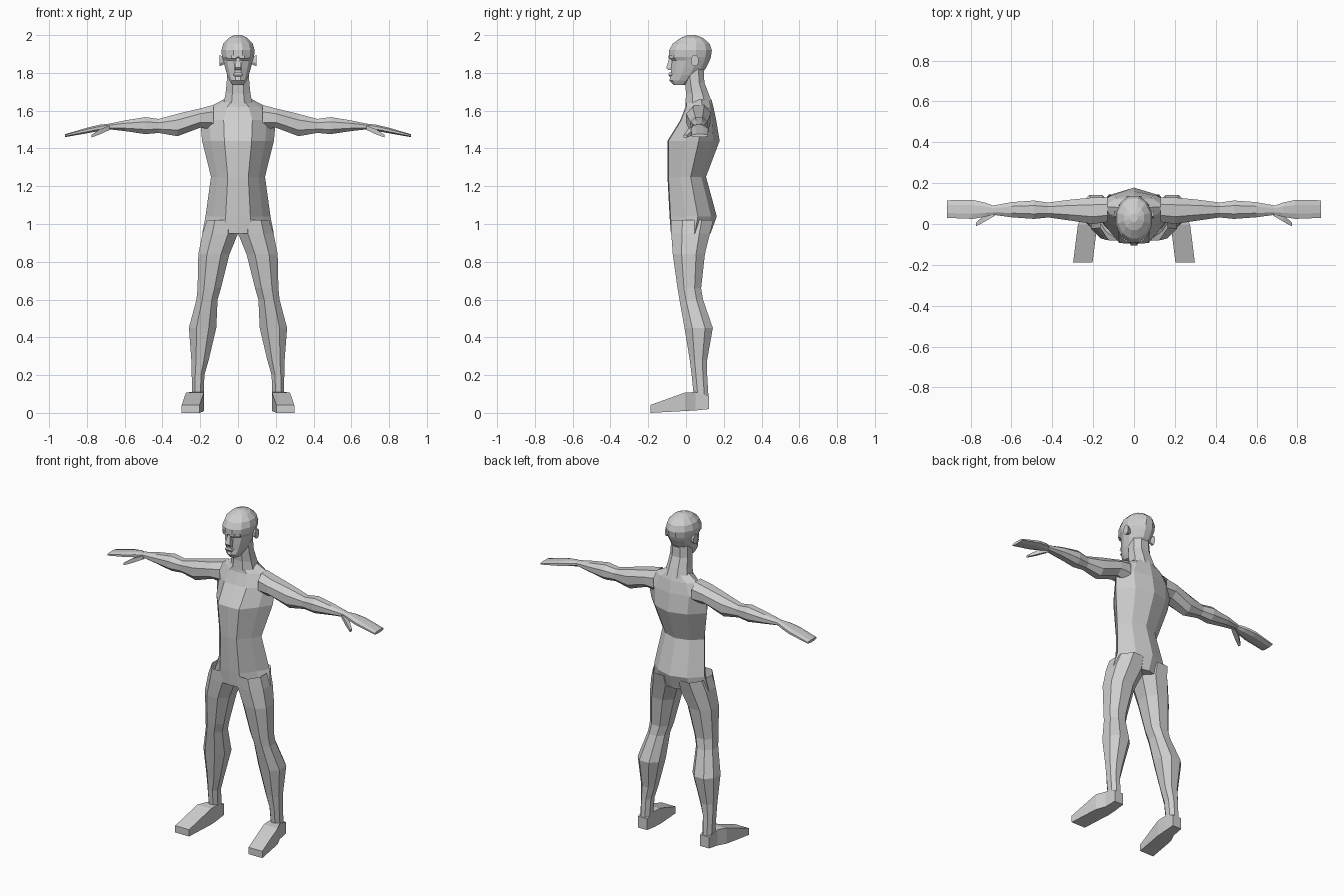
import bpy, bmesh, math
from mathutils import Vector

grey = bpy.data.materials.new("light grey")
grey.diffuse_color = (0.62, 0.62, 0.62, 1)


def loft(name, rings, start=True, end=True, mirror=False):
    """Skin a list of point rings into one flat-shaded object."""
    bm = bmesh.new()
    loops = [[bm.verts.new(p) for p in r] for r in rings]
    n = len(loops[0])
    for a, b in zip(loops, loops[1:]):
        for i in range(n):
            j = (i + 1) % n
            bm.faces.new((a[i], a[j], b[j], b[i]))
    if start:
        bm.faces.new(loops[0])
    if end:
        bm.faces.new(loops[-1])
    bmesh.ops.recalc_face_normals(bm, faces=bm.faces)
    me = bpy.data.meshes.new(name)
    bm.to_mesh(me)
    bm.free()
    me.materials.append(grey)
    ob = bpy.data.objects.new(name, me)
    bpy.context.collection.objects.link(ob)
    if mirror:
        m = ob.modifiers.new("mirror", 'MIRROR')
        m.use_axis = (True, False, False)
    return ob


OCT = [(-1, -.45), (-.45, -1), (.45, -1), (1, -.45), (1, .45), (.45, 1), (-.45, 1), (-1, .45)]
BOX = [(-1, -1), (1, -1), (1, 1), (-1, 1)]


def section(axis, t, a0, a1, b0, b1, shape=OCT):
    """Ring across one axis, filling the range a0..a1 by b0..b1."""
    pts = []
    for u, v in shape:
        p = [(a0 + a1) / 2 + u * (a1 - a0) / 2, (b0 + b1) / 2 + v * (b1 - b0) / 2]
        p.insert(axis, t)
        pts.append(Vector(p))
    return pts


def body_ring(z, w, yf, yb):
    """Torso outline: flat front, slanted sides, ridged back."""
    d = yb - yf
    half = [(.38 * w, yf + .005), (.76 * w, yf + .34 * d), (w, yf + .6 * d), (.58 * w, yb - .12 * d)]
    return ([(0, yf, z)] + [(x, y, z) for x, y in half] + [(0, yb, z)]
            + [(-x, y, z) for x, y in reversed(half)])


# torso up to the neck base
loft("torso", [body_ring(*r) for r in [
    (.95, .19, -.08, .13), (1.04, .172, -.087, .163), (1.25, .143, -.098, .106),
    (1.44, .19, -.098, .178), (1.55, .20, -.03, .16), (1.62, .15, -.003, .145),
    (1.66, .075, 0, .135)]], end=False)

# neck
loft("neck", [section(2, *r) for r in [
    (1.64, -.076, .076, -.003, .138), (1.69, -.066, .066, 0, .12),
    (1.75, -.06, .06, -.005, .097), (1.82, -.055, .055, -.01, .095)]], start=False)

# arms with flat mitten hands
loft("arm", [section(0, x, yf, yb, zb, zt) for x, zb, zt, yf, yb in [
    (.13, 1.50, 1.63, .01, .13), (.20, 1.51, 1.612, 0, .13), (.32, 1.465, 1.583, .018, .118),
    (.42, 1.482, 1.556, .032, .105), (.49, 1.476, 1.566, .025, .115),
    (.60, 1.492, 1.548, .033, .107), (.69, 1.502, 1.53, .045, .09),
    (.73, 1.493, 1.526, .035, .105), (.79, 1.482, 1.512, .025, .118),
    (.915, 1.46, 1.476, .03, .116)]], start=False, mirror=True)
loft("thumb", [section(0, x, yf, yb, zb, zt, BOX) for x, zb, zt, yf, yb in [
    (.68, 1.498, 1.52, .042, .07), (.73, 1.475, 1.503, .012, .045),
    (.775, 1.458, 1.472, -.012, .006)]], mirror=True)

# legs
loft("leg", [section(2, *r) for r in [
    (1.02, .01, .165, -.08, .145), (.95, .0, .188, -.078, .127), (.84, .045, .21, -.07, .10),
    (.66, .09, .214, -.045, .08), (.60, .108, .22, -.035, .09), (.45, .115, .26, -.008, .142),
    (.28, .155, .247, .02, .112), (.20, .178, .245, .03, .112),
    (.07, .182, .243, .043, .12)]], start=False, mirror=True)

# feet: heel, ankle, instep, toe
loft("foot", [section(1, y, x0, x1, z0, z1, BOX) for y, x0, x1, z0, z1 in [
    (.122, .182, .243, .02, .09), (.05, .18, .25, .013, .11),
    (-.005, .18, .275, .01, .108), (-.188, .203, .298, 0, .042)]], mirror=True)

# head
def head_ring(z, w, yf, yb, n=12):
    pts = []
    for i in range(n):
        a = 2 * math.pi * (i + .5) / n
        s, c = math.sin(a), math.cos(a)
        pts.append((w * s / math.cos(math.pi / n), (yf + yb) / 2 - (yb - yf) / 2 * c / math.cos(math.pi / n), z))
    return pts


loft("head", [head_ring(*r) for r in [
    (1.735, .03, -.065, .0), (1.76, .045, -.088, .05), (1.79, .058, -.08, .08),
    (1.825, .068, -.078, .105), (1.865, .078, -.074, .125), (1.885, .085, -.09, .132),
    (1.92, .088, -.09, .137), (1.955, .078, -.07, .125), (1.985, .05, -.03, .09),
    (2.0, .018, .01, .05)]])

# face features
loft("nose", [section(2, *r, BOX) for r in [
    (1.815, -.016, .016, -.094, -.06), (1.828, -.017, .017, -.105, -.06),
    (1.88, -.008, .008, -.088, -.06)]])
loft("lips", [section(2, *r, BOX) for r in [
    (1.78, -.016, .016, -.088, -.06), (1.79, -.025, .025, -.093, -.06),
    (1.803, -.018, .018, -.09, -.06)]])
loft("brow", [section(0, x, -.092 + k, -.05, 1.877, 1.892, BOX) for x, k in [
    (.008, 0), (.035, .003), (.06, .025)]], mirror=True)
loft("ear", [section(0, x, .03 - g, .062 + g, 1.84 - g, 1.89 + g) for x, g in [
    (.07, -.006), (.098, .004)]], mirror=True)
